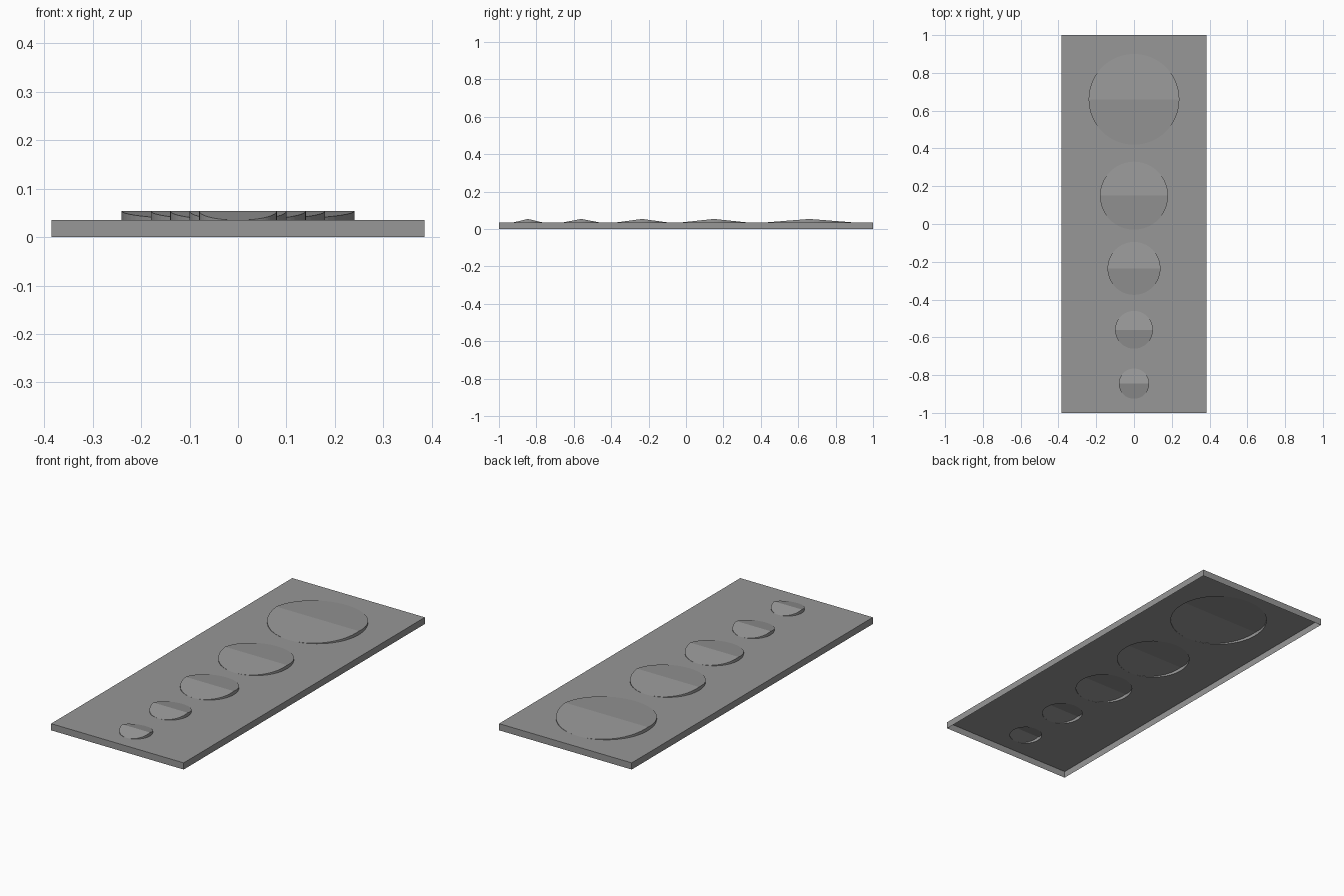
import bpy, bmesh
from math import sin, cos, pi

if "Cube" in bpy.data.objects:
    bpy.data.objects.remove(bpy.data.objects["Cube"])

HALF_X, HALF_Y = 0.385, 1.0
TOP, RIDGE = 0.035, 0.054
SEGS = 64
# (centre y, radius) of each raised disc
DISCS = [(0.66, 0.24), (0.15, 0.18), (-0.235, 0.14), (-0.56, 0.10), (-0.845, 0.08)]

bm = bmesh.new()


def loop_edges(verts):
    return [bm.edges.new((v, verts[(i + 1) % len(verts)])) for i, v in enumerate(verts)]


# Outer rim: thin skirt, open underneath
corners = [(-HALF_X, -HALF_Y), (HALF_X, -HALF_Y), (HALF_X, HALF_Y), (-HALF_X, HALF_Y)]
upper = [bm.verts.new((x, y, TOP)) for x, y in corners]
lower = [bm.verts.new((x, y, 0)) for x, y in corners]
boundary = loop_edges(upper)

# Circular openings in the top sheet
rings = []
for cy, r in DISCS:
    ring = [bm.verts.new((r * cos(2 * pi * i / SEGS), cy + r * sin(2 * pi * i / SEGS), TOP))
            for i in range(SEGS)]
    boundary += loop_edges(ring)
    rings.append(ring)

# Top sheet with holes
bmesh.ops.triangle_fill(bm, edges=boundary, use_beauty=True, normal=(0, 0, 1))
for f in bm.faces:
    f.normal_update()
    if f.normal.z < 0:
        f.normal_flip()

# Skirt walls
for i in range(4):
    j = (i + 1) % 4
    bm.faces.new((lower[i], lower[j], upper[j], upper[i]))

# Folded disc lids: two slopes meeting on a ridge along x, with curved side walls
for (cy, r), ring in zip(DISCS, rings):
    lid = []
    for i, v in enumerate(ring):
        if i in (SEGS // 4, 3 * SEGS // 4):
            lid.append(v)
        else:
            z = RIDGE - (RIDGE - TOP) * abs(v.co.y - cy) / r
            lid.append(bm.verts.new((v.co.x, v.co.y, z)))
    for i in range(SEGS):
        j = (i + 1) % SEGS
        wall = list(dict.fromkeys((ring[i], ring[j], lid[j], lid[i])))
        bm.faces.new(wall)
    half = SEGS // 2
    bm.faces.new(lid[:half + 1])
    bm.faces.new(lid[half:] + lid[:1])

mesh = bpy.data.meshes.new("embossed_plate")
bm.to_mesh(mesh)
bm.free()
plate = bpy.data.objects.new("embossed_plate", mesh)
bpy.context.collection.objects.link(plate)

# Dark grey finish
dark = bpy.data.materials.new("dark_grey")
dark.diffuse_color = (0.31, 0.31, 0.31, 1)
dark.use_nodes = True
dark.node_tree.nodes["Principled BSDF"].inputs["Base Color"].default_value = dark.diffuse_color
mesh.materials.append(dark)
